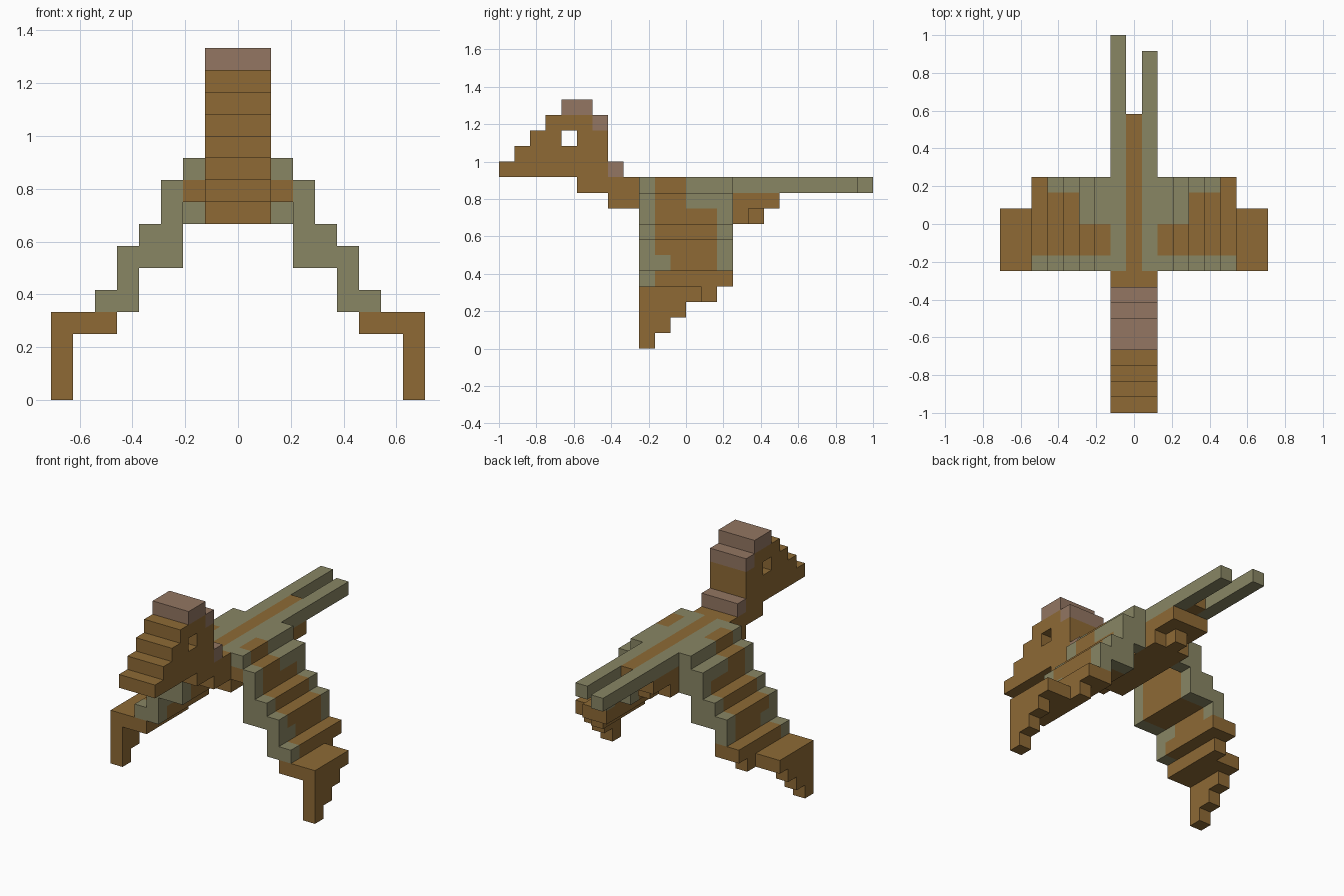
import bpy
import bmesh
from mathutils import Vector

if "Cube" in bpy.data.objects:
    bpy.data.objects.remove(bpy.data.objects["Cube"], do_unlink=True)

U = 1 / 12  # edge of one block
BROWN, GREEN, MAUVE = 0, 1, 2


def make_material(name, rgb):
    lin = [((c / 255 + 0.055) / 1.055) ** 2.4 for c in rgb] + [1.0]
    mat = bpy.data.materials.new(name)
    mat.use_nodes = True
    mat.diffuse_color = lin
    bsdf = mat.node_tree.nodes["Principled BSDF"]
    bsdf.inputs["Base Color"].default_value = lin
    bsdf.inputs["Roughness"].default_value = 0.9
    return mat


MATERIALS = [make_material("brown", (142, 106, 53)),
             make_material("moss_green", (137, 134, 100)),
             make_material("dusty_mauve", (147, 118, 98))]


def fill(cells, xs, ys, zs, colour=BROWN):
    """Fill blocks: xs and zs are inclusive block numbers, ys are edge positions."""
    for i in range(xs[0], xs[1] + 1):
        for j in range(ys[0], ys[1]):
            for k in range(zs[0], zs[1] + 1):
                cells[i, j, k] = colour


def build(name, cells):
    """Skin a set of blocks, then merge flat areas of one colour."""
    bm = bmesh.new()
    for (i, j, k), colour in cells.items():
        centre = Vector((i, j + 0.5, k + 0.5))
        for axis in range(3):
            for sign in (-1, 1):
                n = Vector((0, 0, 0))
                n[axis] = sign
                if (i + int(n.x), j + int(n.y), k + int(n.z)) in cells:
                    continue
                a = Vector((0, 0, 0))
                a[(axis + 1) % 3] = 0.5
                b = n.cross(a)
                corners = (-a - b, a - b, a + b, b - a)
                verts = [bm.verts.new((centre + n * 0.5 + c) * U) for c in corners]
                bm.faces.new(verts).material_index = colour
    bmesh.ops.remove_doubles(bm, verts=bm.verts[:], dist=U * 0.01)
    bmesh.ops.dissolve_limit(bm, angle_limit=0.01, verts=bm.verts[:],
                             edges=bm.edges[:], delimit={'MATERIAL'})
    mesh = bpy.data.meshes.new(name)
    bm.to_mesh(mesh)
    bm.free()
    for mat in MATERIALS:
        mesh.materials.append(mat)
    obj = bpy.data.objects.new(name, mesh)
    bpy.context.collection.objects.link(obj)


# Head: stepped beak, eye hole through the skull, crest
head = {}
fill(head, (-1, 1), (-12, -5), (11, 11))
fill(head, (-1, 1), (-11, -5), (12, 12))
fill(head, (-1, 1), (-10, -5), (13, 13))
fill(head, (-1, 1), (-9, -6), (14, 14))
fill(head, (-1, 1), (-6, -5), (14, 14), MAUVE)
fill(head, (-1, 1), (-8, -6), (15, 15), MAUVE)
for i in (-1, 0, 1):
    del head[i, -8, 13]
build("head", head)

# Neck with a crest block at its back
neck = {}
fill(neck, (-1, 1), (-7, -3), (10, 10))
fill(neck, (-1, 1), (-5, -3), (9, 9))
fill(neck, (-1, 1), (-5, -4), (11, 11), MAUVE)
build("neck", neck)

# Body and stepped tail, with two long tail feathers of unequal length
body = {}
fill(body, (-1, 1), (-3, 3), (8, 9))
fill(body, (-1, 1), (3, 6), (9, 9))
fill(body, (-1, 1), (3, 4), (8, 8))
fill(body, (0, 0), (4, 5), (8, 8))
fill(body, (0, 0), (-3, 7), (10, 10))
fill(body, (-1, -1), (-3, 12), (10, 10), GREEN)
fill(body, (1, 1), (-3, 11), (10, 10), GREEN)
build("body_and_tail", body)


# Wings: brown panels with a green border
def wing_colour(i, j, k):
    if k < 4 or (i == 2 and j == -3 and k == 9):
        return BROWN
    if k == 4:
        green = j == -3
    elif k == 5:
        green = j in (-3, -2, 2)
    elif k < 9:
        green = j in (-3, 2)
    else:
        green = j == -3 or j >= 0
    return GREEN if green else BROWN


wing = {}
for i, low, high in ((2, 9, 10), (3, 6, 9), (4, 6, 7), (5, 4, 6), (6, 4, 4)):
    fill(wing, (i, i), (-3, 3), (low, high))
fill(wing, (2, 2), (2, 3), (8, 8))
fill(wing, (6, 6), (-3, 2), (3, 3))
fill(wing, (7, 7), (-3, 1), (3, 3))
for k, back in enumerate((-2, -1, 0, 1)):  # tapering wing tip
    fill(wing, (8, 8), (-3, back), (k, k))

for name, side in (("left_wing", 1), ("right_wing", -1)):
    build(name, {(side * i, j, k): wing_colour(i, j, k) for i, j, k in wing})
